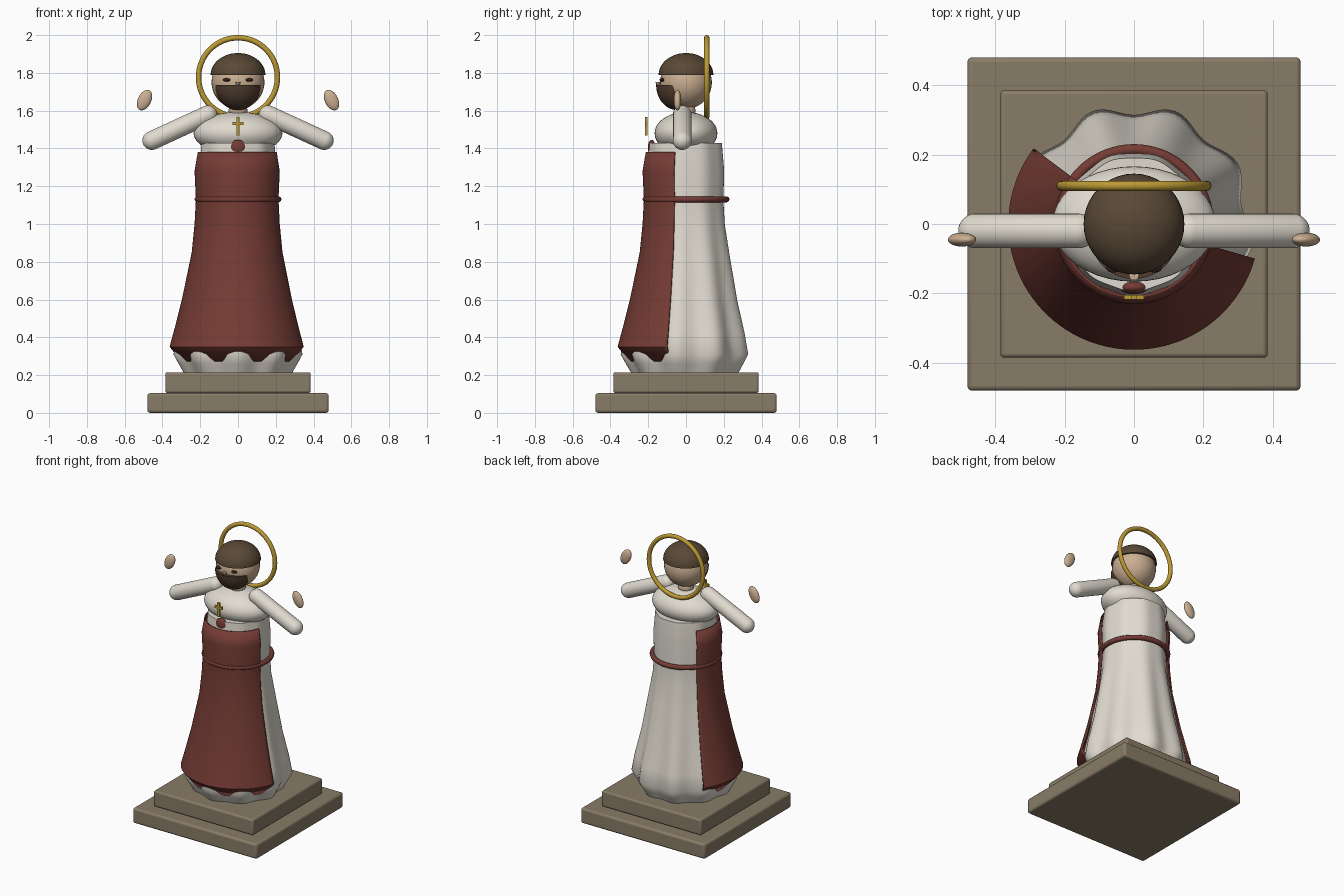
import bpy, bmesh
from math import sin, cos, pi, radians
from mathutils import Vector

if "Cube" in bpy.data.objects:
    bpy.data.objects.remove(bpy.data.objects["Cube"])


def material(name, rgb):
    m = bpy.data.materials.new(name)
    m.use_nodes = True
    color = (*rgb, 1)
    m.diffuse_color = color
    bsdf = m.node_tree.nodes["Principled BSDF"]
    bsdf.inputs["Base Color"].default_value = color
    bsdf.inputs["Roughness"].default_value = 0.8
    return m


STONE = material("stone", (0.25, 0.20, 0.135))
CLOTH = material("white cloth", (0.75, 0.71, 0.63))
RED = material("red cloth", (0.18, 0.045, 0.035))
GOLD = material("gold", (0.50, 0.32, 0.035))
SKIN = material("skin", (0.60, 0.43, 0.29))
HAIR = material("brown hair", (0.10, 0.065, 0.037))
BEARD = material("dark brown beard", (0.08, 0.045, 0.027))
DARK = material("dark eyes", (0.03, 0.015, 0.01))


def finish(obj, name, mat, angle=40):
    obj.name = name
    obj.data.materials.append(mat)
    bpy.ops.object.select_all(action="DESELECT")
    obj.select_set(True)
    bpy.context.view_layer.objects.active = obj
    bpy.ops.object.shade_smooth_by_angle(angle=radians(angle))
    return obj


def from_bmesh(bm, name, mat):
    bmesh.ops.recalc_face_normals(bm, faces=bm.faces[:])
    mesh = bpy.data.meshes.new(name)
    bm.to_mesh(mesh)
    bm.free()
    obj = bpy.data.objects.new(name, mesh)
    bpy.context.collection.objects.link(obj)
    return finish(obj, name, mat)


def box(name, center, size, mat, bevel):
    bpy.ops.mesh.primitive_cube_add(size=1, location=center)
    obj = bpy.context.object
    obj.scale = size
    bpy.ops.object.transform_apply(location=False, rotation=False, scale=True)
    if bevel:
        mod = obj.modifiers.new("bevel", "BEVEL")
        mod.width, mod.segments = bevel, 3
    return finish(obj, name, mat)


def ball(name, center, radii, mat, tilt=0):
    bpy.ops.mesh.primitive_uv_sphere_add(segments=40, ring_count=24, radius=1,
                                         location=center, rotation=(0, tilt, 0))
    obj = bpy.context.object
    obj.scale = radii
    return finish(obj, name, mat)


def half_ball(name, center, radii, mat, upper):
    bm = bmesh.new()
    bmesh.ops.create_uvsphere(bm, u_segments=40, v_segments=24, radius=1)
    cut = bmesh.ops.bisect_plane(bm, geom=bm.verts[:] + bm.edges[:] + bm.faces[:],
                                 plane_co=(0, 0, 0), plane_no=(0, 0, 1), dist=1e-5,
                                 clear_inner=upper, clear_outer=not upper)
    rim = [e for e in bm.edges if e.is_boundary]
    bmesh.ops.holes_fill(bm, edges=rim)
    for v in bm.verts:
        v.co = Vector(center) + Vector(a * b for a, b in zip(v.co, radii))
    return from_bmesh(bm, name, mat)


def ring(name, center, major, minor, mat, tilt=0):
    bpy.ops.mesh.primitive_torus_add(major_radius=major, minor_radius=minor,
                                     major_segments=64, minor_segments=12,
                                     location=center, rotation=(tilt, 0, 0))
    return finish(bpy.context.object, name, mat)


def lathe(name, profile, mat, start=0, sweep=360, steps=108, fold=0):
    """Sweep (radius, height) points about z, with nine folds growing with radius."""
    bm = bmesh.new()
    closed = sweep == 360
    rows = []
    for r, z in profile:
        row = []
        for i in range(steps if closed else steps + 1):
            a = radians(start + sweep * i / steps)
            rr = r - fold * max(0.15, (r - 0.18) / 0.15) * sin(9 * a)
            row.append(bm.verts.new((rr * cos(a), rr * sin(a), z)))
        rows.append(row)
    for low, high in zip(rows, rows[1:]):
        for i in range(steps):
            j = (i + 1) % len(low)
            bm.faces.new((low[i], low[j], high[j], high[i]))
    if closed:
        bm.faces.new(rows[0])
        bm.faces.new(rows[-1])
    return from_bmesh(bm, name, mat)


# Stepped plinth
box("plinth_lower", (0, 0, 0.0525), (0.96, 0.96, 0.105), STONE, 0.014)
box("plinth_upper", (0, 0, 0.16), (0.77, 0.77, 0.11), STONE, 0.012)

# Pleated white robe
lathe("robe", [(0.28, 0.213), (0.305, 0.26), (0.33, 0.31), (0.312, 0.42), (0.273, 0.6),
               (0.232, 0.85), (0.208, 1.0), (0.2, 1.13), (0.205, 1.28), (0.192, 1.43)],
      CLOTH, fold=0.016)

# Red wrap around the front, open at the back
wrap = lathe("red_wrap", [(0.30, 0.272), (0.362, 0.35), (0.335, 0.45), (0.297, 0.6),
                          (0.245, 0.85), (0.23, 1.0), (0.223, 1.13), (0.23, 1.28),
                          (0.213, 1.38)],
             RED, start=143, sweep=201, steps=60)
shell = wrap.modifiers.new("thickness", "SOLIDIFY")
shell.thickness, shell.offset = 0.008, -1
ring("belt", (0, 0, 1.13), 0.214, 0.016, RED)

# Chest, neck and arms
ball("chest", (0, 0, 1.48), (0.235, 0.166, 0.113), CLOTH)
ball("neck", (0, 0, 1.6), (0.05, 0.05, 0.05), SKIN)
for side, label in ((1, "left"), (-1, "right")):
    hand_end = Vector((side * 0.456, -0.02, 1.442))
    shoulder = Vector((side * 0.16, -0.02, 1.578))
    axis = hand_end - shoulder
    # Rounded sleeve: a sphere split at its middle and stretched along the arm
    bm = bmesh.new()
    bmesh.ops.create_uvsphere(bm, u_segments=28, v_segments=17, radius=0.05)
    turn = axis.to_track_quat("Z", "Y")
    for v in bm.verts:
        base = hand_end if v.co.z > 0 else shoulder
        v.co = base + turn @ v.co
    from_bmesh(bm, label + "_arm", CLOTH)
    ball(label + "_hand", (side * 0.495, -0.045, 1.656), (0.035, 0.02, 0.058), SKIN,
         tilt=-side * radians(26))

# Head, hair and beard
ball("head", (0, 0, 1.75), (0.14, 0.137, 0.14), SKIN)
half_ball("hair", (0, 0, 1.79), (0.145, 0.145, 0.115), HAIR, True)
half_ball("beard", (0, -0.045, 1.735), (0.122, 0.113, 0.132), BEARD, False)

# Eyes and nose
for side, label in ((1, "left"), (-1, "right")):
    ball(label + "_eye", (side * 0.06, -0.126, 1.763), (0.02, 0.014, 0.009), DARK)
bpy.ops.mesh.primitive_cone_add(vertices=12, radius1=0.014, radius2=0, depth=0.05,
                                location=(0, -0.148, 1.728), rotation=(pi, 0, 0))
finish(bpy.context.object, "nose", SKIN)

# Halo, pendant cross and sash knot
ring("halo", (0, 0.11, 1.777), 0.209, 0.0145, GOLD, tilt=pi / 2)
box("cross_upright", (0, -0.211, 1.517), (0.017, 0.014, 0.097), GOLD, 0)
box("cross_bar", (0, -0.211, 1.532), (0.057, 0.014, 0.017), GOLD, 0)
ball("sash_knot", (0, -0.182, 1.405), (0.041, 0.02, 0.041), RED)
